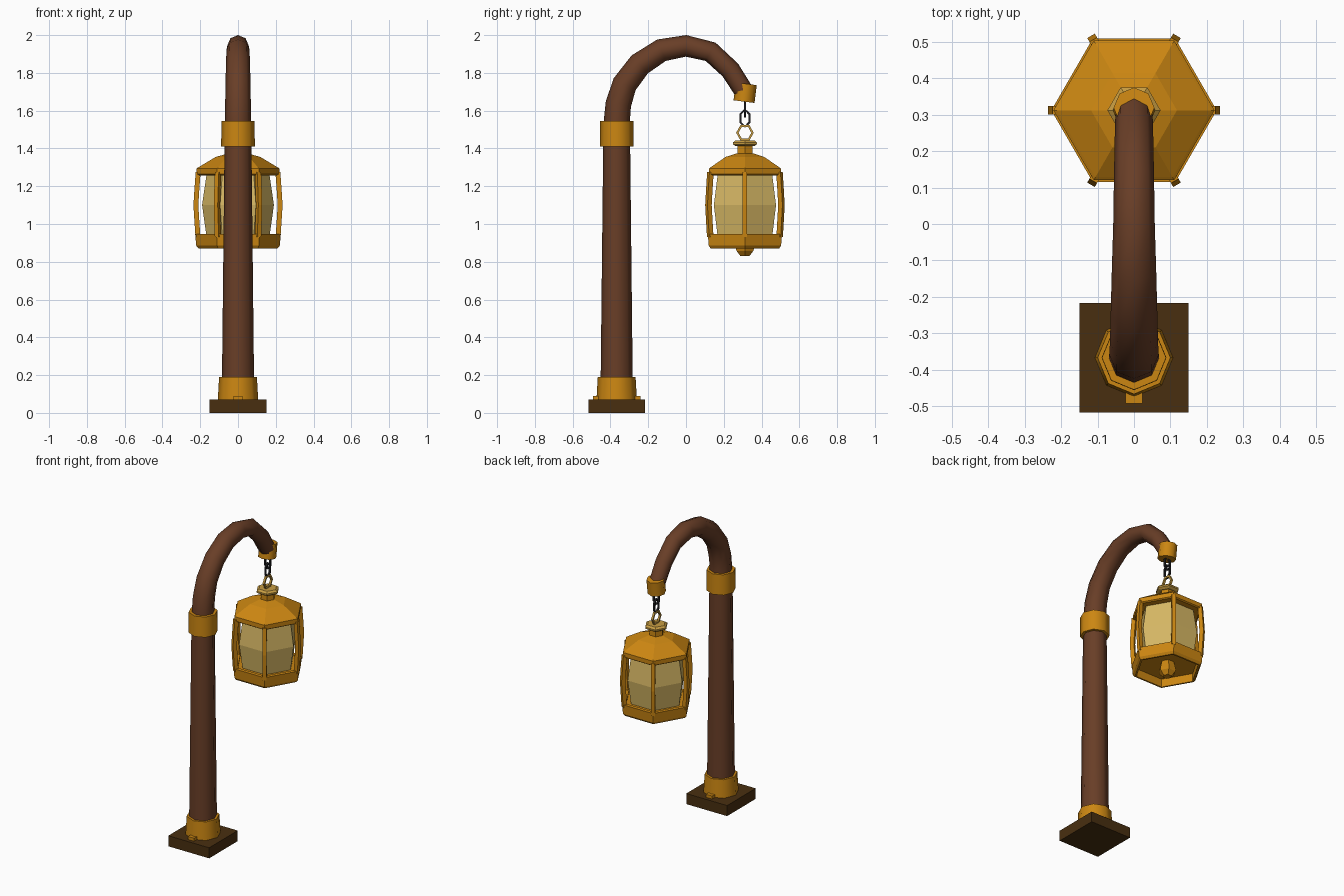
import bpy
import bmesh
from math import sin, cos, pi, radians
from mathutils import Matrix, Vector

cube = bpy.data.objects.get("Cube")
if cube:
    bpy.data.objects.remove(cube)


def material(name, r, g, b):
    m = bpy.data.materials.new(name)
    m.use_nodes = True
    m.diffuse_color = (r, g, b, 1)
    m.node_tree.nodes["Principled BSDF"].inputs["Base Color"].default_value = (r, g, b, 1)
    return m


WOOD = material("brown wood", 0.14, 0.048, 0.02)
DARK = material("dark wood", 0.066, 0.028, 0.005)
GOLD = material("golden brass", 0.60, 0.24, 0.006)
PALE = material("pale brass", 0.58, 0.34, 0.055)
GLASS = material("amber glass", 0.68, 0.48, 0.13)
IRON = material("black iron", 0.015, 0.015, 0.018)

POLE_Y = -0.367
LAMP_Y = 0.312


def finish(name, bm, mat, smooth=False):
    bmesh.ops.recalc_face_normals(bm, faces=bm.faces)
    mesh = bpy.data.meshes.new(name)
    bm.to_mesh(mesh)
    bm.free()
    mesh.materials.append(mat)
    obj = bpy.data.objects.new(name, mesh)
    bpy.context.collection.objects.link(obj)
    if smooth:
        bpy.ops.object.select_all(action='DESELECT')
        obj.select_set(True)
        bpy.context.view_layer.objects.active = obj
        bpy.ops.object.shade_smooth_by_angle(angle=radians(50))
    return obj


def loft(name, path, sides, mat, smooth=False, closed=False, upright=True):
    """Join polygon rings (y, z, radius); tilted rings follow the path."""
    bm = bmesh.new()
    rings = []
    for i, (y, z, r) in enumerate(path):
        across = Vector((0, 1, 0))
        if not upright:
            a, b = path[max(i - 1, 0)], path[min(i + 1, len(path) - 1)]
            across = Vector((0, b[1] - a[1], a[0] - b[0])).normalized()
        rings.append([bm.verts.new(Vector((r * cos(t), y, z)) + across * r * sin(t))
                      for t in (2 * pi * k / sides for k in range(sides))])
    pairs = list(zip(rings, rings[1:]))
    if closed:
        pairs.append((rings[-1], rings[0]))
    else:
        bm.faces.new(rings[0])
        bm.faces.new(rings[-1])
    for lo, hi in pairs:
        for k in range(sides):
            n = (k + 1) % sides
            bm.faces.new((lo[k], lo[n], hi[n], hi[k]))
    return finish(name, bm, mat, smooth)


def lamp_part(name, profile, mat, closed=False):
    return loft(name, [(LAMP_Y, z, r) for r, z in profile], 6, mat, closed=closed)


def box(name, size, center, mat):
    bm = bmesh.new()
    bmesh.ops.create_cube(bm, size=1, matrix=Matrix.Translation(center) @ Matrix.Diagonal((*size, 1)))
    return finish(name, bm, mat)


def link(name, z, width, height, wire, turn, mat, flat_top=False):
    """Six-sided chain link standing upright."""
    bm = bmesh.new()
    rings = []
    for k in range(6):
        t = k * pi / 3 + (0 if flat_top else pi / 2)
        ring = []
        for j in range(4):
            p = j * pi / 2 + pi / 4
            x = (width + wire * cos(p)) * cos(t)
            up = (height + wire * cos(p)) * sin(t)
            ring.append(bm.verts.new((x, wire * sin(p), up)))
        rings.append(ring)
    for k in range(6):
        a, b = rings[k], rings[(k + 1) % 6]
        for j in range(4):
            n = (j + 1) % 4
            bm.faces.new((a[j], a[n], b[n], b[j]))
    bm.transform(Matrix.Translation((0, LAMP_Y, z)) @ Matrix.Rotation(radians(turn), 4, 'Z'))
    return finish(name, bm, mat)


# Foot of the post
box("base_block", (0.3, 0.3, 0.07), (0, POLE_Y, 0.035), DARK)
box("base_tab", (0.046, 0.252, 0.02), (0, POLE_Y, 0.08), GOLD)
loft("lower_collar", [(POLE_Y, 0.07, 0.107), (POLE_Y, 0.19, 0.1)], 8, GOLD, True)

# Tapered post and curved arm
loft("post_and_arm", [
    (POLE_Y, 0.07, 0.086), (POLE_Y, 1.45, 0.071), (-0.366, 1.55, 0.069),
    (-0.358, 1.635, 0.068), (-0.325, 1.74, 0.066), (-0.245, 1.845, 0.064),
    (-0.13, 1.92, 0.061), (0, 1.943, 0.057), (0.13, 1.912, 0.055),
    (0.235, 1.815, 0.053), (0.305, 1.705, 0.051)], 8, WOOD, True, upright=False)
loft("upper_collar", [(POLE_Y, 1.41, 0.089), (POLE_Y, 1.545, 0.088)], 8, GOLD, True)
loft("arm_cap", [(0.319, 1.742, 0.056), (0.307, 1.648, 0.056)], 8, GOLD, True, upright=False)

# Chain
link("upper_link", 1.615, 0.022, 0.045, 0.008, 0, IRON)
link("lower_link", 1.56, 0.027, 0.045, 0.008, 90, IRON)
link("hanging_ring", 1.483, 0.04, 0.042, 0.009, 90, PALE, True)

# Lantern top
lamp_part("top_cap", [(0.058, 1.413), (0.073, 1.422), (0.073, 1.432), (0.058, 1.443)], PALE)
lamp_part("top_neck", [(0.047, 1.36), (0.045, 1.415)], GOLD)
lamp_part("roof", [(0.212, 1.258), (0.221, 1.264), (0.221, 1.293), (0.212, 1.299),
                   (0.118, 1.355), (0.05, 1.374)], GOLD)

# Glass and corner posts
lamp_part("glass", [(0.167, 0.935), (0.19, 1.1), (0.167, 1.26)], GLASS)
for i in range(6):
    bm = bmesh.new()
    rows = []
    for z, r in ((0.93, 0.225), (1.02, 0.231), (1.1, 0.236), (1.18, 0.231), (1.275, 0.224)):
        rows.append([bm.verts.new((r - d, s, z)) for d, s in
                     ((0, -0.012), (0, 0.012), (0.026, 0.012), (0.026, -0.012))])
    for lo, hi in zip(rows, rows[1:]):
        for k in range(4):
            n = (k + 1) % 4
            bm.faces.new((lo[k], lo[n], hi[n], hi[k]))
    bm.faces.new(rows[0])
    bm.faces.new(rows[-1])
    bm.transform(Matrix.Translation((0, LAMP_Y, 0)) @ Matrix.Rotation(i * pi / 3, 4, 'Z'))
    finish("corner_post_%d" % (i + 1), bm, GOLD)

# Lantern bottom
lamp_part("bottom_band", [(0.209, 0.87), (0.221, 0.885), (0.227, 0.948),
                          (0.2, 0.948), (0.197, 0.87)], GOLD, True)
lamp_part("lantern_floor", [(0.205, 0.925), (0.205, 0.94)], GOLD)
lamp_part("bottom_finial", [(0.04, 0.93), (0.055, 0.87), (0.052, 0.858), (0.027, 0.83)], GOLD)
